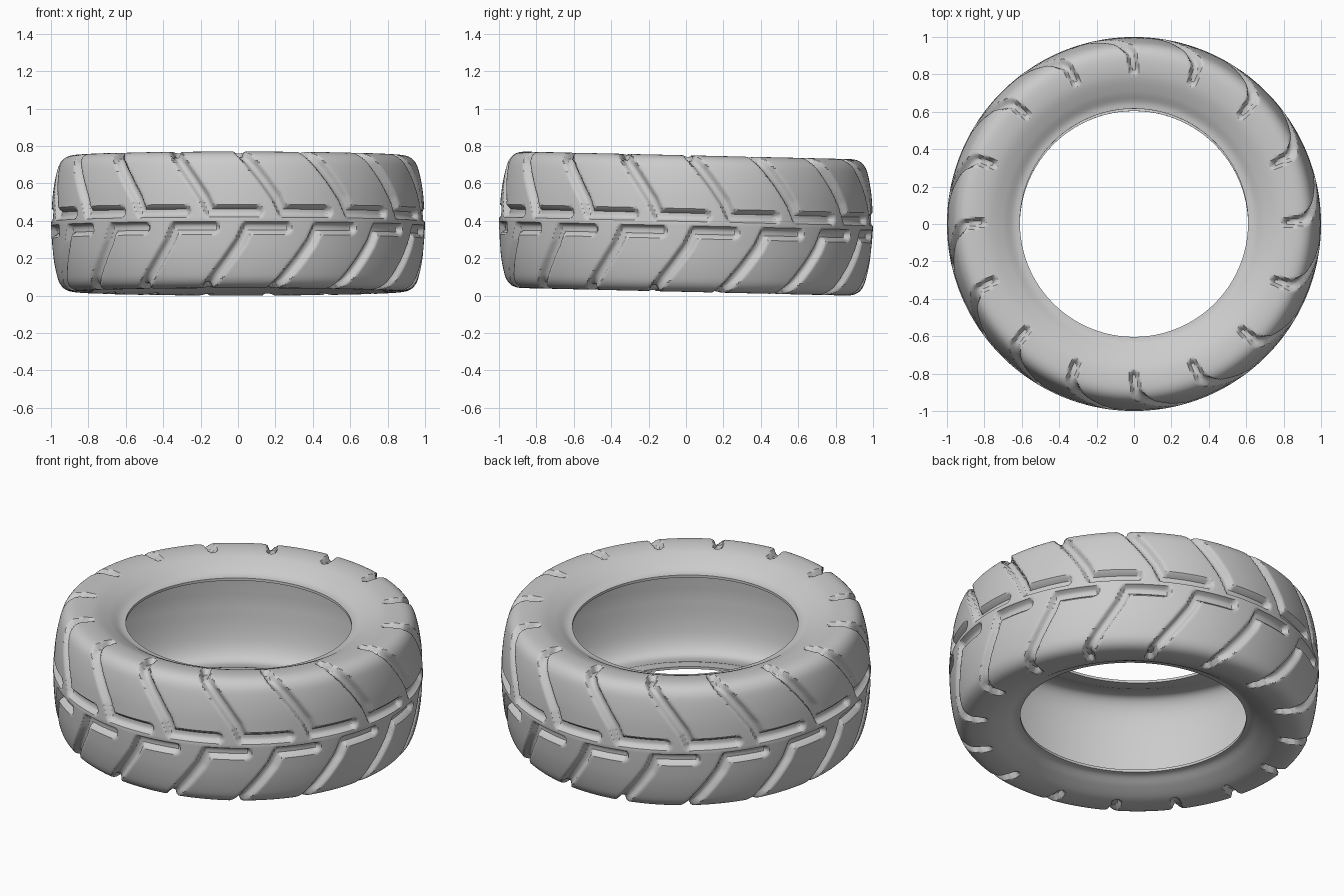
import bpy, bmesh, math
from mathutils import Vector, Matrix

if "Cube" in bpy.data.objects:
    bpy.data.objects.remove(bpy.data.objects["Cube"])

LUGS, PER = 16, 36            # tread repeats, columns per repeat
STEP = 360 / LUGS
DEPTH = 0.032


def spline(pts, n):
    """Catmull-Rom curve through (radius, height) points."""
    p = [Vector(q) for q in pts]
    p = [2 * p[0] - p[1]] + p + [2 * p[-1] - p[-2]]
    out = []
    for i in range(1, len(p) - 2):
        a, b, c, d = p[i - 1:i + 3]
        for k in range(n):
            t = k / n
            out.append(0.5 * (2 * b + (c - a) * t + (2 * a - 5 * b + 4 * c - d) * t * t
                              + (3 * b - a - 3 * c + d) * t ** 3))
    return out + [p[-2]]


def resample(line, step):
    """Even spacing along a polyline; returns (point, arc length) pairs."""
    total = sum((b - a).length for a, b in zip(line, line[1:]))
    count = round(total / step)
    out, i, run = [], 0, 0.0
    for k in range(count + 1):
        s = total * k / count
        while i < len(line) - 2 and run + (line[i + 1] - line[i]).length < s:
            run += (line[i + 1] - line[i]).length
            i += 1
        seg = line[i + 1] - line[i]
        out.append((line[i] + seg * ((s - run) / seg.length), s))
    return out


# tread groove centre lines: (degrees, distance from crown centre)
UPPER = [(6, .043), (-8.5, .043), (-10.5, .12), (-14.5, .22), (-18.5, .31), (-21.5, .38), (-22.5, .47)]
LOWER = [(a + STEP / 2, s) for a, s in UPPER]
LOWER[0] = (15, .043)


def groove(angle, s):
    path = UPPER if s >= 0 else LOWER
    s = abs(s)
    if s > 0.55:
        return 0
    best = 9.0
    for shift in (-2, -1, 0, 1, 2):
        q = Vector((math.radians(angle + shift * STEP), s))
        for a, b in zip(path, path[1:]):
            a, b = (Vector((math.radians(v[0]), v[1])) for v in (a, b))
            ab = b - a
            t = max(0, min(1, (q - a).dot(ab) / ab.length_squared))
            best = min(best, (q - a - ab * t).length)
    t = max(0, min(1, (0.034 - best) / 0.020))
    return DEPTH * t * t * (3 - 2 * t)


# half profiles from crown centre to bead
outer = spline([(1.0, 0), (.996, .08), (.987, .18), (.970, .27), (.950, .325), (.915, .356),
                (.86, .365), (.78, .355), (.70, .322), (.645, .29), (.61, .283)], 12)
inner = spline([(.945, 0), (.935, .15), (.91, .26), (.86, .32), (.78, .315), (.70, .285), (.61, .268)], 4)

half = resample(outer, 0.0115)
sec = [(p, s) for p, s in half]
full = [(Vector((p.x, -p.y)), -s) for p, s in reversed(sec[1:])] + sec
rows = []
for i, (p, s) in enumerate(full):
    t = full[min(i + 1, len(full) - 1)][0] - full[max(i - 1, 0)][0]
    rows.append((p, Vector((t.y, -t.x)).normalized(), s))
inside = list(reversed(inner)) + [Vector((p.x, -p.y)) for p in inner[1:]]
rows += [(p, Vector((0, 0)), 9.0) for p in inside]

# tyre carcass with tread: revolve the closed profile
bm = bmesh.new()
N = LUGS * PER
grid = []
for p, n, s in rows:
    cut = [groove(STEP * j / PER, s) for j in range(PER)]
    ring = []
    for j in range(N):
        a = 2 * math.pi * j / N
        q = p - n * cut[j % PER]
        ring.append(bm.verts.new((q.x * math.sin(a), -q.x * math.cos(a), q.y)))
    grid.append(ring)
for i in range(len(grid)):
    r0, r1 = grid[i], grid[(i + 1) % len(grid)]
    for j in range(N):
        k = (j + 1) % N
        bm.faces.new((r0[j], r0[k], r1[k], r1[j]))
bmesh.ops.recalc_face_normals(bm, faces=bm.faces)

# slight lean, then rest on the ground
bm.transform(Matrix.Rotation(-0.023, 4, 'X'))
low = min(v.co.z for v in bm.verts)
bm.transform(Matrix.Translation((0, 0, -low)))
mesh = bpy.data.meshes.new("tyre")
bm.to_mesh(mesh)
bm.free()
tyre = bpy.data.objects.new("tyre", mesh)
bpy.context.collection.objects.link(tyre)
bpy.context.view_layer.objects.active = tyre
tyre.select_set(True)
bpy.ops.object.shade_smooth_by_angle(angle=math.radians(40))
